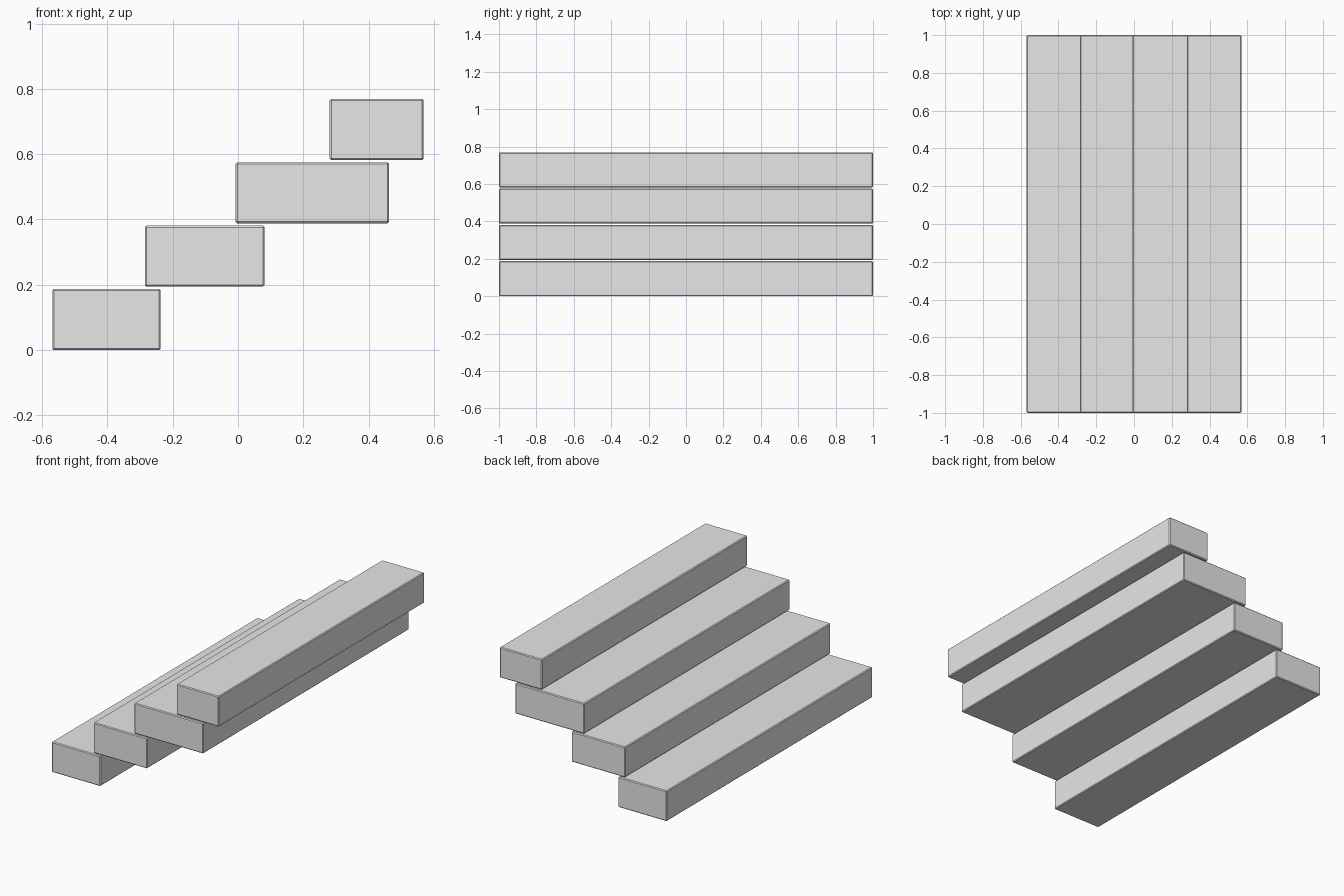
import bpy
import bmesh

cube = bpy.data.objects.get("Cube")
if cube:
    bpy.data.objects.remove(cube, do_unlink=True)

stone = bpy.data.materials.new("plain_grey")
stone.use_nodes = True
stone.diffuse_color = (0.8, 0.8, 0.8, 1)
stone.node_tree.nodes["Principled BSDF"].inputs["Base Color"].default_value = (0.8, 0.8, 0.8, 1)

HEIGHT, PITCH, LENGTH, BEVEL = 0.187, 0.194, 2.0, 0.005


def add_step(name, x0, x1, z0):
    """Long block with narrow chamfered edges."""
    bm = bmesh.new()
    bmesh.ops.create_cube(bm, size=1)
    bmesh.ops.scale(bm, vec=(x1 - x0, LENGTH, HEIGHT), verts=bm.verts)
    bmesh.ops.bevel(bm, geom=bm.edges[:], offset=BEVEL, segments=1,
                    affect='EDGES', profile=0.5)
    mesh = bpy.data.meshes.new(name)
    bm.to_mesh(mesh)
    bm.free()
    mesh.materials.append(stone)
    step = bpy.data.objects.new(name, mesh)
    step.location = ((x0 + x1) / 2, 0, z0 + HEIGHT / 2)
    bpy.context.collection.objects.link(step)


# Overlapping treads, lowest to highest
treads = [(-0.569, -0.237), (-0.285, 0.081), (-0.007, 0.463), (0.281, 0.569)]
for i, (left, right) in enumerate(treads):
    add_step(f"step_{i + 1}", left, right, i * PITCH)
